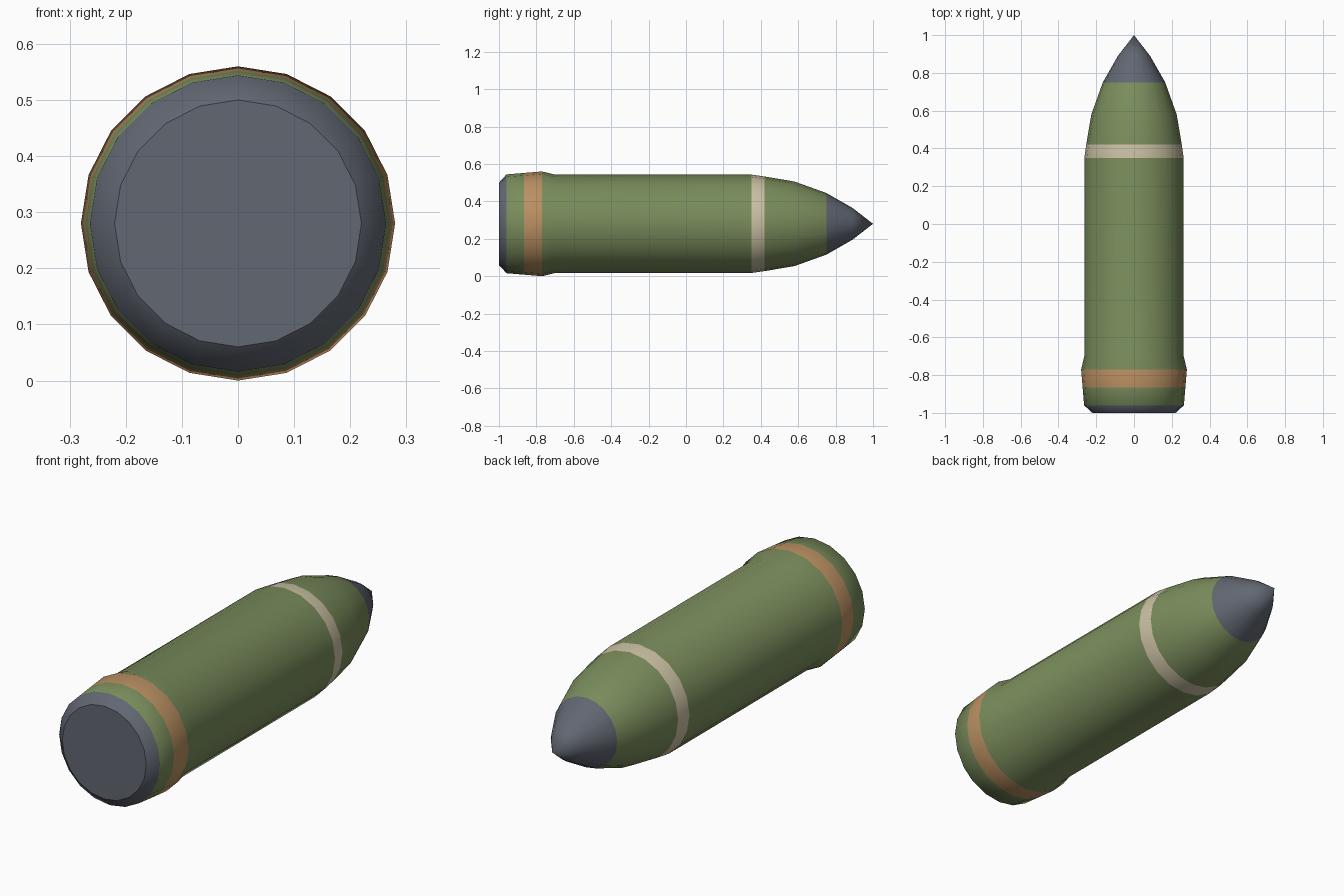
import bpy, bmesh
from math import sin, cos, tau

cube = bpy.data.objects.get("Cube")
if cube:
    bpy.data.objects.remove(cube)

SIDES = 20
AXIS_Z = 0.28


def make_material(name, rgb):
    linear = [((c / 255 + 0.055) / 1.055) ** 2.4 for c in rgb] + [1]
    mat = bpy.data.materials.new(name)
    mat.use_nodes = True
    mat.diffuse_color = linear
    bsdf = next(n for n in mat.node_tree.nodes if n.type == 'BSDF_PRINCIPLED')
    bsdf.inputs["Base Color"].default_value = linear
    return mat


materials = [
    make_material("olive green", (122, 141, 92)),
    make_material("dark steel", (97, 103, 114)),
    make_material("copper", (187, 145, 98)),
    make_material("cream", (203, 193, 163)),
]
GREEN, STEEL, COPPER, CREAM = range(len(materials))

# Rings from base to nose: position, radius, colour of the section that follows
profile = [
    (-1.00, 0.22, STEEL),
    (-0.96, 0.264, GREEN),
    (-0.865, 0.272, COPPER),
    (-0.77, 0.28, GREEN),
    (-0.70, 0.263, GREEN),
    (0.35, 0.263, CREAM),
    (0.42, 0.253, GREEN),
    (0.58, 0.226, GREEN),
    (0.75, 0.165, STEEL),
    (0.89, 0.085, STEEL),
]

bm = bmesh.new()
rings = []
for y, radius, _ in profile:
    rings.append([bm.verts.new((radius * sin(tau * i / SIDES), y,
                                AXIS_Z + radius * cos(tau * i / SIDES)))
                  for i in range(SIDES)])
tip = bm.verts.new((0, 1, AXIS_Z))

# Flat base plate with a crisp rim
base = bm.faces.new(rings[0])
base.material_index = STEEL
for edge in base.edges:
    edge.smooth = False

# Coloured wall sections, closing to a point at the nose
for k, (_, _, colour) in enumerate(profile):
    for i in range(SIDES):
        j = (i + 1) % SIDES
        if k + 1 < len(rings):
            corners = (rings[k][i], rings[k][j], rings[k + 1][j], rings[k + 1][i])
        else:
            corners = (rings[k][i], rings[k][j], tip)
        face = bm.faces.new(corners)
        face.material_index = colour
        face.smooth = True
bmesh.ops.recalc_face_normals(bm, faces=bm.faces[:])

mesh = bpy.data.meshes.new("shell_body")
bm.to_mesh(mesh)
bm.free()
for mat in materials:
    mesh.materials.append(mat)
shell = bpy.data.objects.new("shell_body", mesh)
bpy.context.collection.objects.link(shell)
